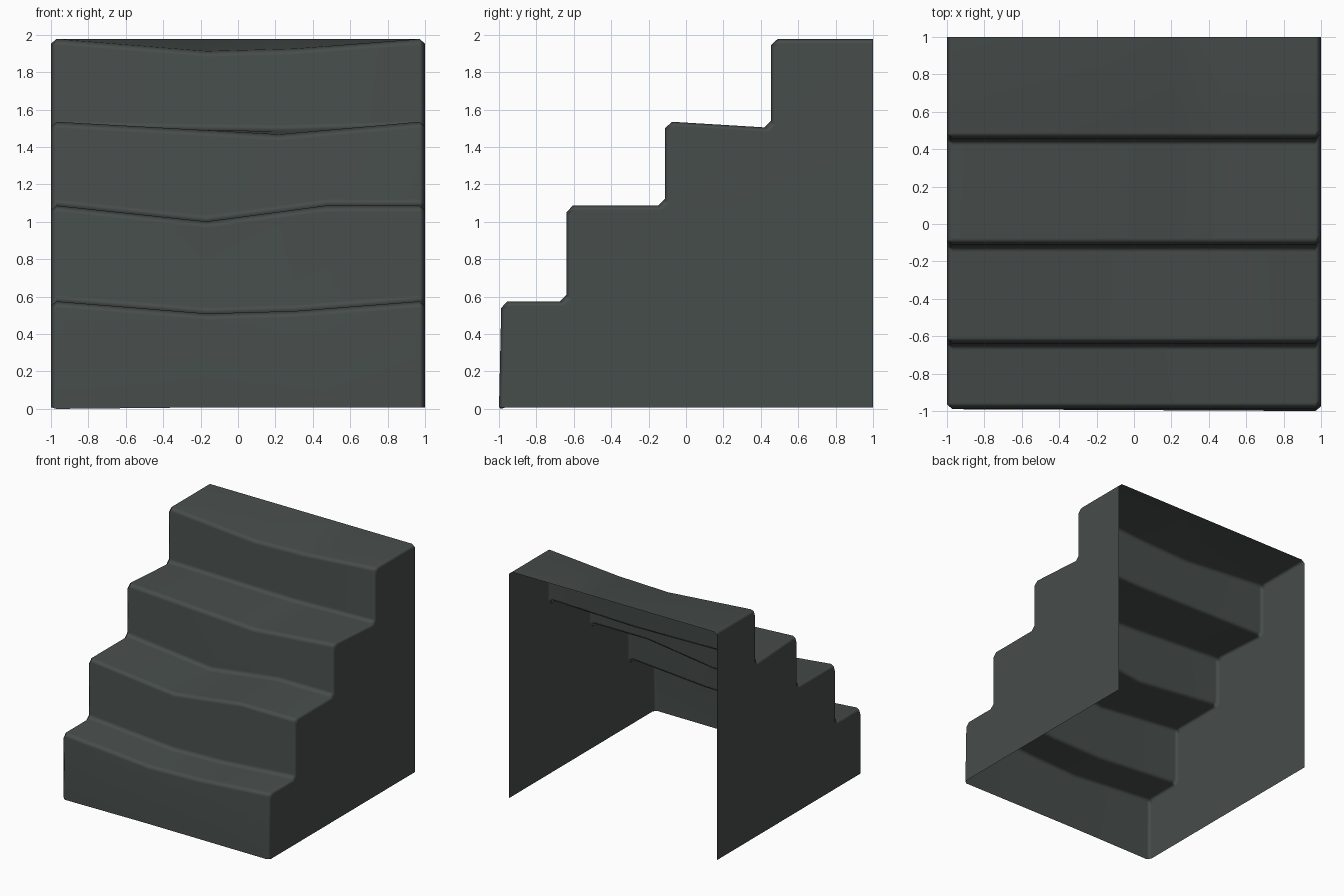
import bpy, bmesh, math

if "Cube" in bpy.data.objects:
    bpy.data.objects.remove(bpy.data.objects["Cube"])

stone = bpy.data.materials.new("dark grey stone")
stone.diffuse_color = (0.062, 0.074, 0.070, 1)
stone.use_nodes = True
stone.node_tree.nodes["Principled BSDF"].inputs["Base Color"].default_value = stone.diffuse_color


def dip(curve, x):
    """Linear interpolation of a worn edge, given as (x, drop) points."""
    for (x0, d0), (x1, d1) in zip(curve, curve[1:]):
        if x0 <= x <= x1:
            return d0 + (d1 - d0) * (x - x0) / (x1 - x0)
    return 0.0


E = 0.97
flat = [(-E, 0), (E, 0)]
wear1 = [(-E, 0), (-0.17, 0.065), (0.3, 0.052), (E, 0)]
wear2 = [(-E, 0), (-0.17, 0.085), (0.47, 0), (E, 0)]
wear3 = [(-E, 0), (0.22, 0.067), (E, 0)]
wear3_back = [(-E, 0), (-0.17, 0.015), (0.22, 0.02), (E, 0)]
wear4 = [(-E, 0), (-0.17, 0.065), (0.3, 0.052), (E, 0)]

# stair profile: y, z, wear curve
profile = [
    (-0.995, 0.008, flat), (-0.988, 0.54, wear1), (-0.955, 0.575, wear1),
    (-0.675, 0.575, wear1), (-0.638, 0.61, wear1),
    (-0.638, 1.053, wear2), (-0.605, 1.087, wear2),
    (-0.15, 1.087, wear2), (-0.113, 1.122, wear2),
    (-0.113, 1.50, wear3), (-0.075, 1.535, wear3),
    (0.42, 1.505, wear3_back), (0.455, 1.54, wear3_back),
    (0.455, 1.945, wear4), (0.49, 1.978, wear4), (1.0, 1.978, flat),
]
columns = [-1, -E, -0.17, 0.22, 0.3, 0.47, E, 1]

bm = bmesh.new()
rows = []
for x in columns:
    inset = 0.025 if abs(x) == 1 else 0     # chamfer along the side edges
    row = []
    for i, (y, z, wear) in enumerate(profile):
        yy = min(y + inset, 1.0) if i < len(profile) - 1 else 1.0
        zz = z - dip(wear, x) - (inset if i else 0)
        if i == 0:
            yy -= 0.005 * x
            zz = 0.0 if x == -E else 0.008
        row.append(bm.verts.new((x, yy, zz)))
    rows.append(row)

# treads and risers
for a, b in zip(rows, rows[1:]):
    for i in range(len(profile) - 1):
        bm.faces.new((a[i], b[i], b[i + 1], a[i + 1]))

# side walls; back and underside stay open
for row in (rows[0], rows[-1]):
    corner = bm.verts.new((row[0].co.x, 1.0, 0.008))
    loop = row + [corner]
    bm.faces.new(loop if row is rows[0] else loop[::-1])

bmesh.ops.recalc_face_normals(bm, faces=bm.faces)
top = max(bm.faces, key=lambda f: f.calc_center_median().z)
if top.normal.z < 0:
    bmesh.ops.reverse_faces(bm, faces=bm.faces)

mesh = bpy.data.meshes.new("worn_stairs")
bm.to_mesh(mesh)
bm.free()
mesh.materials.append(stone)
stairs = bpy.data.objects.new("worn_stairs", mesh)
bpy.context.collection.objects.link(stairs)

# smooth worn edges while keeping the broad faces flat
bpy.context.view_layer.objects.active = stairs
stairs.select_set(True)
bpy.ops.object.shade_smooth_by_angle(angle=math.radians(60))
wn = stairs.modifiers.new("weighted_normals", "WEIGHTED_NORMAL")
wn.keep_sharp = True
